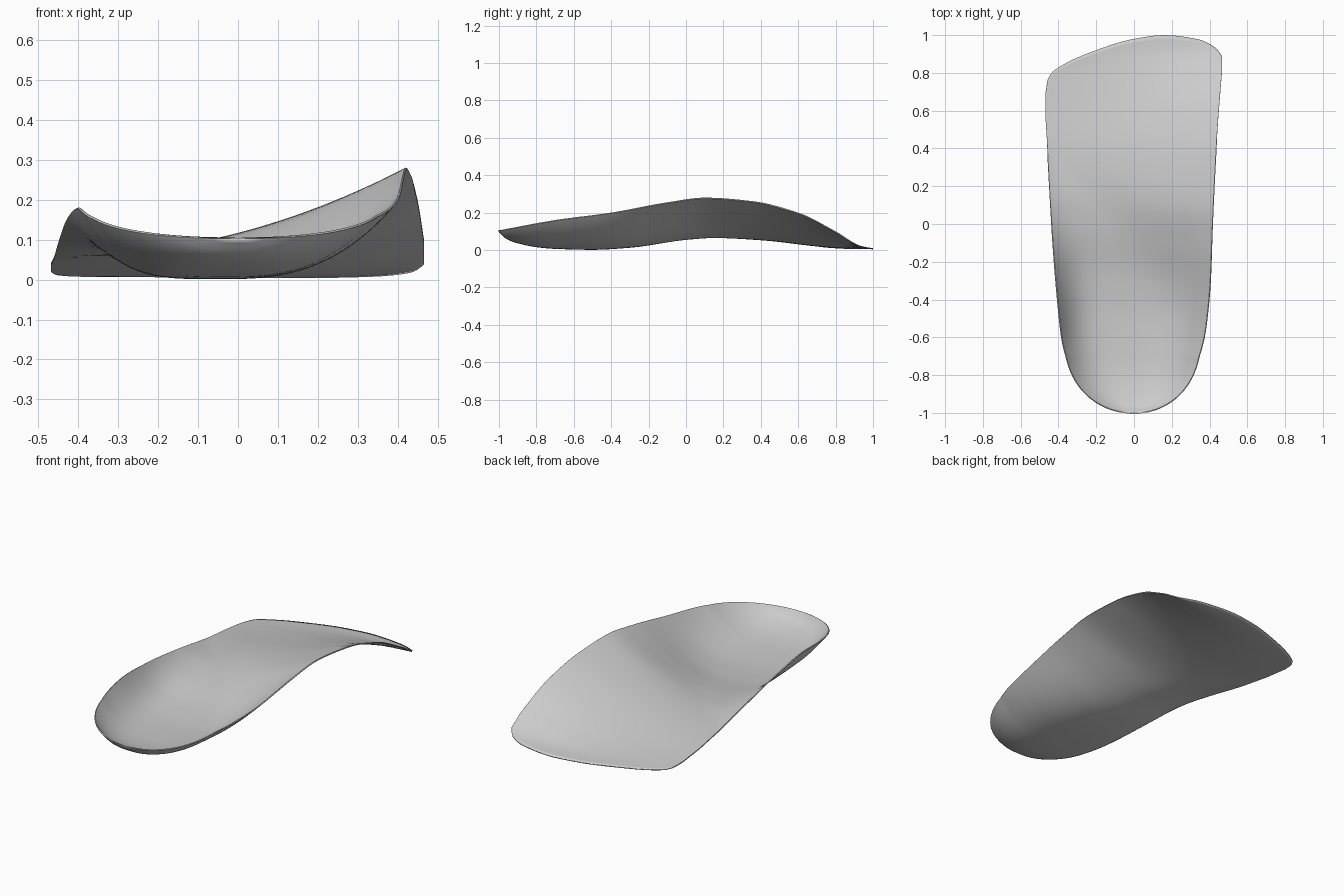
import bpy, math
from mathutils import Vector

cube = bpy.data.objects.get("Cube")
if cube:
    bpy.data.objects.remove(cube)


def curve(points):
    """Smooth monotone interpolation through (position, value) points."""
    xs, vs = zip(*points)
    n = len(xs)
    d = [(vs[i + 1] - vs[i]) / (xs[i + 1] - xs[i]) for i in range(n - 1)]
    m = [d[0]] + [0 if a * b <= 0 else 2 * a * b / (a + b) for a, b in zip(d, d[1:])] + [d[-1]]

    def f(x):
        x = min(max(x, xs[0]), xs[-1])
        i = max(k for k in range(n - 1) if xs[k] <= x)
        h = xs[i + 1] - xs[i]
        t = (x - xs[i]) / h
        return ((2*t**3 - 3*t**2 + 1) * vs[i] + (t**3 - 2*t**2 + t) * h * m[i]
                + (3*t**2 - 2*t**3) * vs[i + 1] + (t**3 - t**2) * h * m[i + 1])
    return f


# Plan outline: side edges along the length, and the slanted toe edge
left_x = curve([(-0.7, 0.355), (-0.5, 0.385), (-0.3, 0.403), (0, 0.415), (0.4, 0.435), (0.9, 0.466)])
right_x = curve([(-0.7, -0.37), (-0.5, -0.393), (-0.3, -0.412), (0, -0.435), (0.4, -0.458), (0.7, -0.468)])
toe_y = curve([(-0.468, 0.7), (-0.455, 0.77), (-0.42, 0.815), (-0.2, 0.92), (0, 0.98),
               (0.16, 1), (0.33, 0.98), (0.43, 0.935), (0.466, 0.89)])

# Heights along the length: rims, lowest line and its sideways position
left_rim = curve([(-1, 0.105), (-0.7, 0.16), (-0.4, 0.2), (-0.1, 0.255), (0.1, 0.28), (0.35, 0.262),
                  (0.6, 0.2), (0.8, 0.1), (0.93, 0.025), (1, 0.01)])
right_rim = curve([(-1, 0.105), (-0.7, 0.155), (-0.45, 0.18), (-0.2, 0.16), (0.1, 0.115),
                   (0.4, 0.062), (0.7, 0.025), (0.8, 0.013), (1, 0.01)])
floor_z = curve([(-1, 0.105), (-0.96, 0.066), (-0.9, 0.042), (-0.8, 0.021), (-0.7, 0.012), (-0.5, 0.007),
                 (-0.3, 0.018), (0, 0.06), (0.15, 0.07), (0.4, 0.058), (0.7, 0.025), (0.85, 0.012), (1, 0.009)])
low_x = curve([(-1, 0), (-0.5, -0.04), (-0.2, -0.1), (0.1, -0.2), (0.4, -0.42), (1, -0.45)])
left_power = curve([(-1, 2.6), (-0.5, 2.7), (-0.1, 1.8), (0.1, 1.5), (0.4, 1.9), (1, 2)])
right_power = curve([(-1, 2.6), (-0.5, 4), (-0.1, 3), (0.4, 2)])


def side(y, edge):
    """Side edge, rounding in to the middle at the heel."""
    if y >= -0.55:
        return edge(y)
    return edge(y) * (1 - min(1, (-0.55 - y) / 0.45) ** 2.5) ** 0.5


def height(x, y, xl, xr):
    base = floor_z(y)
    low = min(max(low_x(y), xr * 0.99), xl * 0.99)
    if x >= low:
        t = (x - low) / max(xl - low, 1e-5)
        return base + (left_rim(y) - base) * min(t, 1) ** left_power(y)
    t = (low - x) / max(low - xr, 1e-5)
    return base + (right_rim(y) - base) * min(t, 1) ** right_power(y)


# Contoured sheet, closer rows at the heel and closer columns at the sides
ROWS, COLS = 90, 56
verts, faces = [], []
for i in range(ROWS + 1):
    s = i / ROWS
    row = -1 + 2 * (s ** 2 * (2 - s) * 0.6 + s * 0.4) if s > 0 else -1
    row = max(row, -0.9995)
    for j in range(COLS + 1):
        t = -math.cos(math.pi * j / COLS)
        xl, xr = side(row, left_x), side(row, right_x)
        x = (xl + xr) / 2 + t * (xl - xr) / 2
        y = row
        if row > 0.4:
            y = 0.4 + (row - 0.4) * (toe_y(x) - 0.4) / 0.6
            xl, xr = left_x(y), right_x(y)
        verts.append(Vector((x, y, height(x, y, xl, xr))))
for i in range(ROWS):
    for j in range(COLS):
        a = i * (COLS + 1) + j
        faces.append((a, a + 1, a + COLS + 2, a + COLS + 1))

mesh = bpy.data.meshes.new("insole_shell")
mesh.from_pydata(verts, [], faces)
shell = bpy.data.objects.new("insole_shell", mesh)
bpy.context.collection.objects.link(shell)

# Plain grey material
grey = bpy.data.materials.new("light_grey")
grey.use_nodes = True
colour = (0.6, 0.6, 0.6, 1)
grey.diffuse_color = colour
grey.node_tree.nodes["Principled BSDF"].inputs["Base Color"].default_value = colour
mesh.materials.append(grey)

# Thin thickness below the top surface
thick = shell.modifiers.new("thickness", "SOLIDIFY")
thick.thickness = 0.006
thick.offset = -1

bpy.context.view_layer.objects.active = shell
shell.select_set(True)
bpy.ops.object.shade_smooth_by_angle(angle=math.radians(50))
